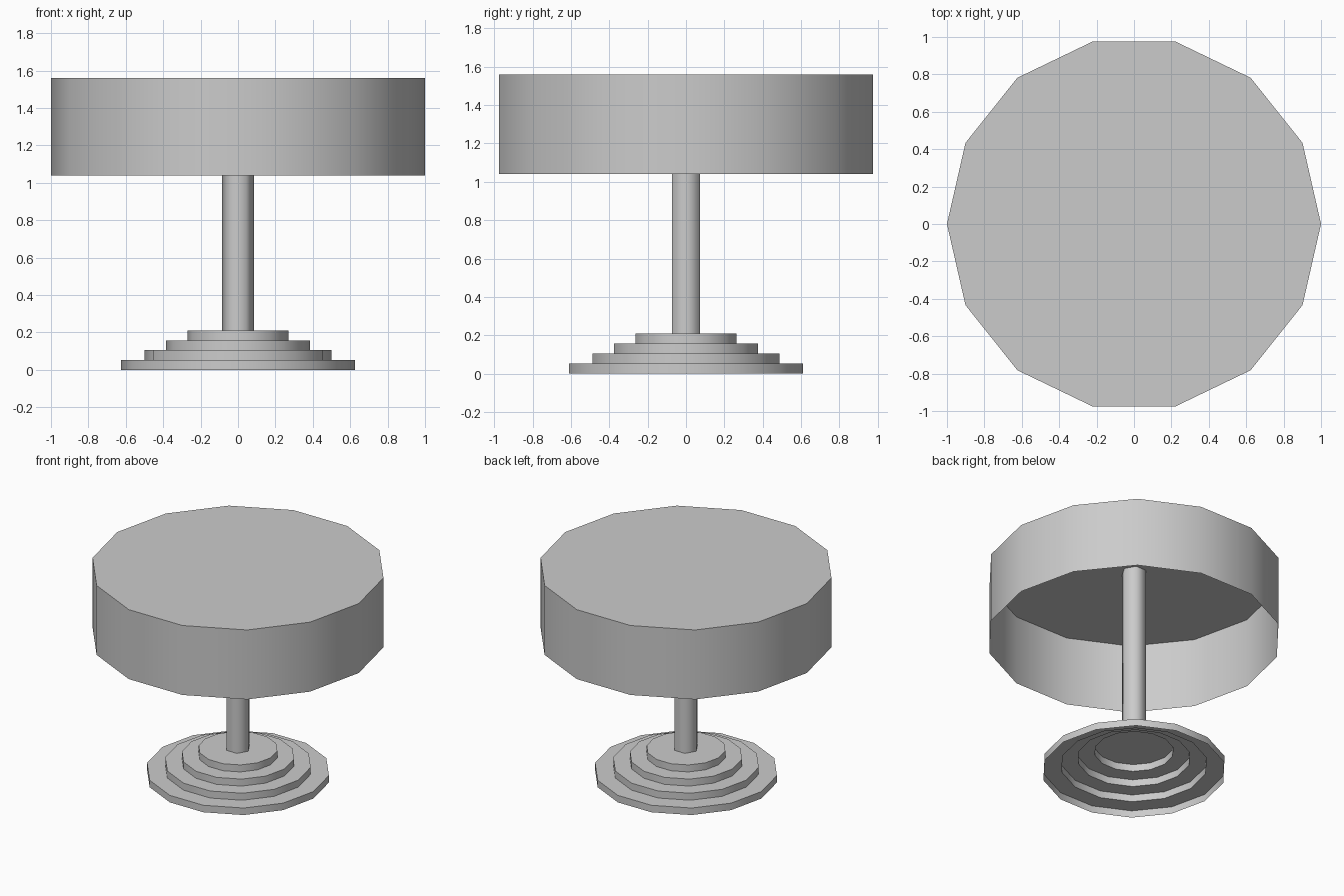
import bpy, bmesh
from math import cos, sin, tau, radians

cube = bpy.data.objects.get("Cube")
if cube:
    bpy.data.objects.remove(cube, do_unlink=True)

GREY = (0.6, 0.6, 0.6, 1.0)
grey = bpy.data.materials.new("plain grey")
grey.use_nodes = True
grey.diffuse_color = GREY
grey.node_tree.nodes["Principled BSDF"].inputs["Base Color"].default_value = GREY


def lathe(name, profile, sides, smooth_angle, cap=True):
    """Turn a (radius, height) profile, bottom to top, into an open-bottomed shell."""
    bm = bmesh.new()
    rings = [[bm.verts.new((r * cos(tau * i / sides), r * sin(tau * i / sides), z))
              for i in range(sides)] for r, z in profile]
    for low, high in zip(rings, rings[1:]):
        for i in range(sides):
            j = (i + 1) % sides
            bm.faces.new((low[i], low[j], high[j], high[i]))
    if cap:
        bm.faces.new(rings[-1])
    mesh = bpy.data.meshes.new(name)
    bm.to_mesh(mesh)
    bm.free()
    mesh.materials.append(grey)
    obj = bpy.data.objects.new(name, mesh)
    bpy.context.collection.objects.link(obj)
    bpy.ops.object.select_all(action="DESELECT")
    obj.select_set(True)
    bpy.context.view_layer.objects.active = obj
    bpy.ops.object.shade_smooth_by_angle(angle=radians(smooth_angle))
    return obj


# Hollow stepped foot
STEP = 0.0525
steps = []
for level, radius in enumerate((0.625, 0.5, 0.385, 0.27)):
    steps += [(radius, level * STEP), (radius, (level + 1) * STEP)]
lathe("stepped_base", steps, 14, 40)

# Six-sided pole from the foot up to the shade's top
lathe("pole", [(0.085, 4 * STEP), (0.085, 1.56)], 6, 65, cap=False)

# Drum shade, closed on top and open below
lathe("lamp_shade", [(1.0, 1.04), (1.0, 1.56)], 14, 40)
